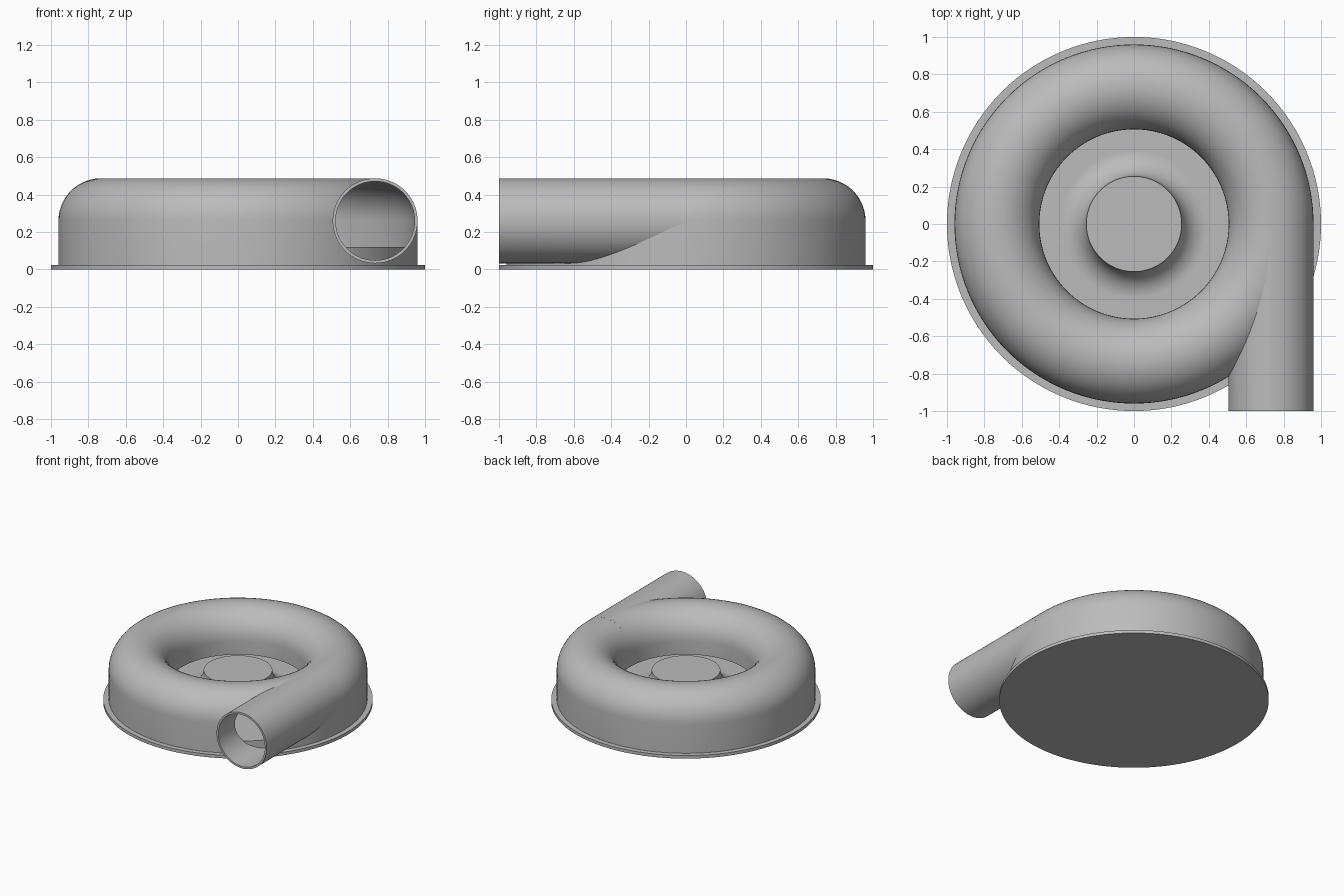
import bpy, bmesh, math
from math import cos, sin, pi, radians
from mathutils import Matrix

cube = bpy.data.objects.get("Cube")
if cube:
    bpy.data.objects.remove(cube, do_unlink=True)

grey = bpy.data.materials.new("cast grey")
grey.use_nodes = True
COLOUR = (0.5, 0.5, 0.5, 1)
grey.diffuse_color = COLOUR
grey.node_tree.nodes["Principled BSDF"].inputs["Base Color"].default_value = COLOUR

SEG = 128
RING, MID_Z = 0.733, 0.26       # centre line of the scroll
OUTER, WALL = 0.227, 0.015      # tube radius and wall thickness
FLOOR, BASE = 0.12, 0.025       # heights of the inner floor and flange


def make_object(name, bm):
    bmesh.ops.recalc_face_normals(bm, faces=bm.faces)
    mesh = bpy.data.meshes.new(name)
    bm.to_mesh(mesh)
    bm.free()
    mesh.materials.append(grey)
    ob = bpy.data.objects.new(name, mesh)
    bpy.context.collection.objects.link(ob)
    return ob


def lathe(name, profile):
    """Turn a closed (radius, z) profile about the z axis."""
    bm = bmesh.new()
    verts = [bm.verts.new((r, 0, z)) for r, z in profile]
    edges = [bm.edges.new((verts[i], verts[(i + 1) % len(verts)]))
             for i in range(len(verts))
             if profile[i][0] or profile[(i + 1) % len(verts)][0]]
    bmesh.ops.spin(bm, geom=verts + edges, cent=(0, 0, 0), axis=(0, 0, 1),
                   angle=2 * pi, steps=SEG, use_duplicate=False)
    bmesh.ops.remove_doubles(bm, verts=bm.verts, dist=1e-5)
    return make_object(name, bm)


def arc(r, z, radius, start, end, steps=24):
    angles = [radians(start + (end - start) * i / steps) for i in range(steps + 1)]
    return [(r + radius * cos(a), z + radius * sin(a)) for a in angles]


def pipe(name, radius, y0, y1):
    """Solid cylinder along y on the outlet axis."""
    bm = bmesh.new()
    place = Matrix.Translation((RING, (y0 + y1) / 2, MID_Z)) @ Matrix.Rotation(pi / 2, 4, 'X')
    bmesh.ops.create_cone(bm, cap_ends=True, segments=96, radius1=radius,
                          radius2=radius, depth=y1 - y0, matrix=place)
    return make_object(name, bm)


def cut(ob, cutter):
    mod = ob.modifiers.new("cut", 'BOOLEAN')
    mod.operation, mod.solver, mod.object = 'DIFFERENCE', 'EXACT', cutter
    bpy.context.view_layer.objects.active = ob
    bpy.ops.object.modifier_apply(modifier=mod.name)


# Base flange
flange = lathe("base_flange", [(0, 0), (1, 0), (1, BASE), (0, BASE)])

# Raised floor with the flared hub in its middle
fillet = 0.14
hub = lathe("hub_and_floor",
            [(0, BASE - 0.005), (0.95, BASE - 0.005), (0.95, FLOOR)]
            + arc(0.255 + fillet, FLOOR + fillet, fillet, 270, 180)
            + [(0, FLOOR + fillet)])

# Scroll shell: straight outer wall, domed top and inner lip
bore = OUTER - WALL
shell = lathe("scroll_shell",
              [(RING + OUTER, BASE - 0.005)]
              + arc(RING, MID_Z, OUTER, 0, 180)
              + [(RING - OUTER, 0.15), (RING - bore, 0.15)]
              + arc(RING, MID_Z, bore, 180, 0)
              + [(RING + bore, BASE - 0.005)])

# Tangential outlet pipe, opened into the scroll
outlet = pipe("outlet_pipe", OUTER, -1, -0.005)
bore_cutter = pipe("bore_cutter", bore - 0.001, -1.1, 0.003)
cavity_cutter = lathe("cavity_cutter",
                      [(RING + bore + 0.005, -0.1)]
                      + arc(RING, MID_Z, bore + 0.005, 0, 180)
                      + [(RING - bore - 0.005, -0.1)])
cut(outlet, bore_cutter)
cut(outlet, cavity_cutter)
cut(shell, bore_cutter)
for helper in (bore_cutter, cavity_cutter):
    bpy.data.objects.remove(helper, do_unlink=True)

# Smooth shading with sharp rims
bpy.ops.object.select_all(action='DESELECT')
for ob in (flange, hub, shell, outlet):
    ob.select_set(True)
bpy.context.view_layer.objects.active = shell
bpy.ops.object.shade_smooth_by_angle(angle=radians(35))
